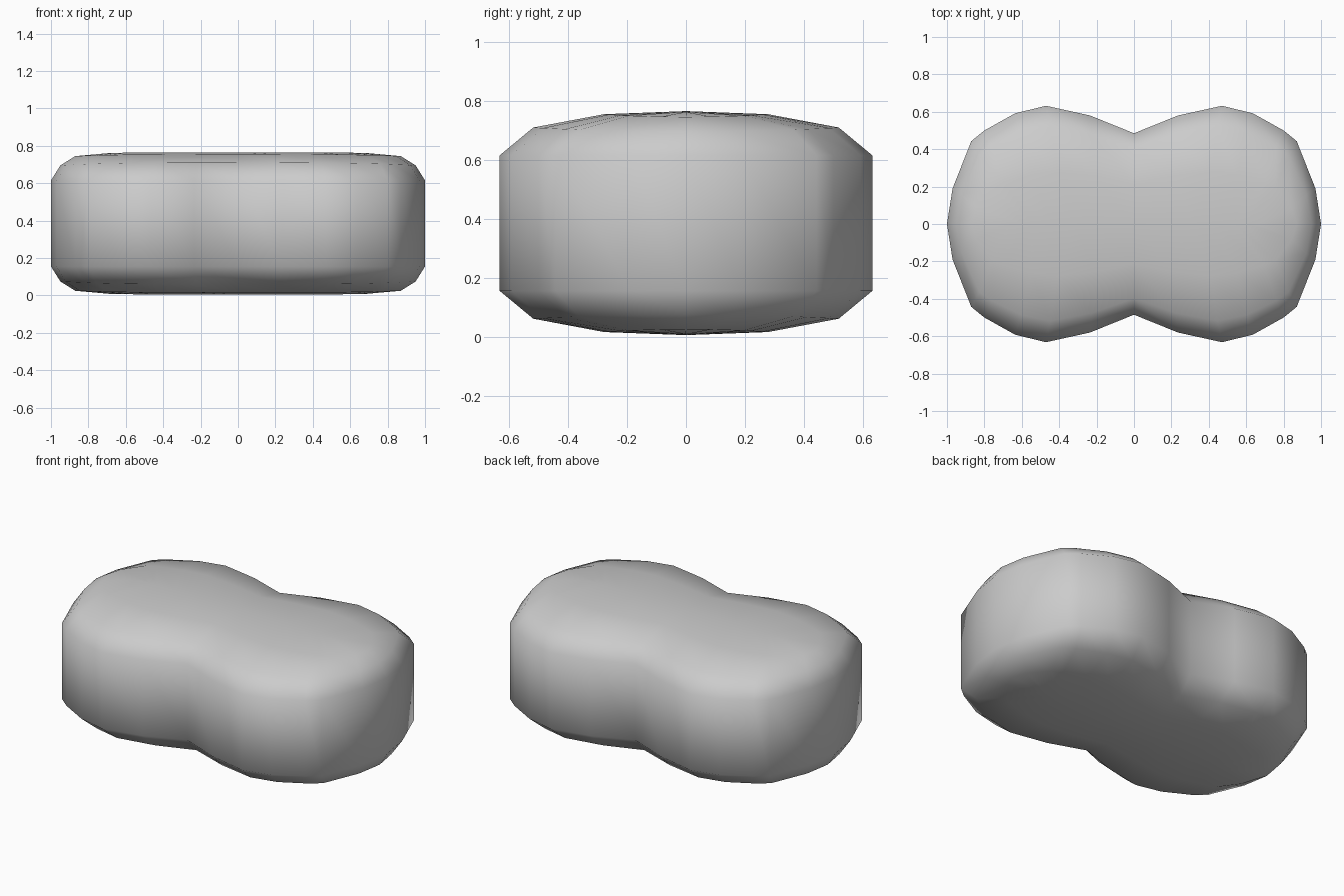
import bpy, bmesh

if "Cube" in bpy.data.objects:
    bpy.data.objects.remove(bpy.data.objects["Cube"])

# Quarter of the two-lobed plan outline, from the waist to the end
QUARTER = [(0, 0.485), (0.235, 0.58), (0.47, 0.632), (0.635, 0.592),
           (0.80, 0.50), (0.87, 0.443), (0.97, 0.19), (1, 0)]
# Crown rings: x scale, y scale, height at the sides, height at the ends
CROWN = [(1, 1, 0.615, 0.615), (0.95, 0.82, 0.71, 0.695),
         (0.87, 0.44, 0.755, 0.745), (0.68, 0, 0.765, 0.762)]
HEIGHT = 0.77


def full_outline():
    right = QUARTER + [(x, -y) for x, y in QUARTER[-2::-1]]
    return right + [(-x, y) for x, y in right[-2:0:-1]]


def ring(bm, sx, sy, z_side, z_end, flip):
    verts = []
    for x, y in full_outline():
        z = z_side + (z_end - z_side) * x ** 4
        verts.append(bm.verts.new((x * sx, y * sy, HEIGHT - z if flip else z)))
    return verts


# Cushion body: underside rings, straight wall, then domed crown
bm = bmesh.new()
rings = [ring(bm, *r, True) for r in reversed(CROWN)]
rings += [ring(bm, *r, False) for r in CROWN]
for a, b in zip(rings, rings[1:]):
    n = len(a)
    for i in range(n):
        j = (i + 1) % n
        bm.faces.new((a[i], a[j], b[j], b[i]))

# Close the ridge lines where the mirrored sides meet
bmesh.ops.remove_doubles(bm, verts=bm.verts, dist=0.0005)
bmesh.ops.recalc_face_normals(bm, faces=bm.faces)
for f in bm.faces:
    f.smooth = True

mesh = bpy.data.meshes.new("cushion")
bm.to_mesh(mesh)
bm.free()
cushion = bpy.data.objects.new("cushion", mesh)
bpy.context.collection.objects.link(cushion)
